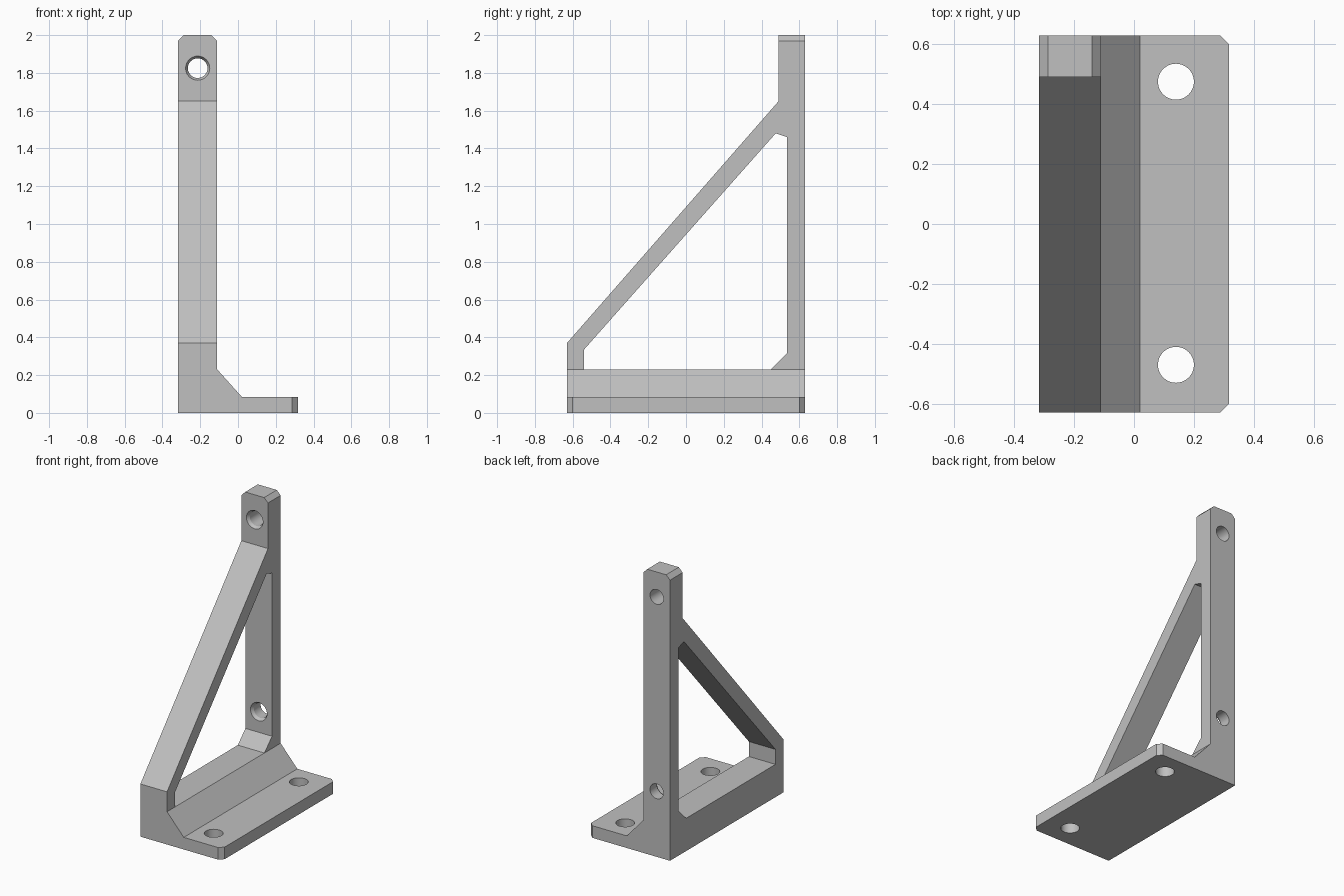
import bpy, bmesh, math
from mathutils import Matrix, Vector

cube = bpy.data.objects.get("Cube")
if cube:
    bpy.data.objects.remove(cube, do_unlink=True)

# Single flat grey
grey = bpy.data.materials.new("plain grey")
grey.use_nodes = True
grey.diffuse_color = (0.53, 0.53, 0.53, 1)
grey.node_tree.nodes["Principled BSDF"].inputs["Base Color"].default_value = (0.53, 0.53, 0.53, 1)

HALF_X, HALF_Y, POST_X, HEIGHT = 0.317, 0.63, -0.11, 2.0
CHAMFER = 0.03


def make_object(name, bm):
    bmesh.ops.recalc_face_normals(bm, faces=bm.faces)
    mesh = bpy.data.meshes.new(name)
    bm.to_mesh(mesh)
    bm.free()
    mesh.materials.append(grey)
    obj = bpy.data.objects.new(name, mesh)
    bpy.context.collection.objects.link(obj)
    return obj


def prism(name, points, shift, chamfer_rule=None):
    """Extrude a closed outline along shift; chamfer edges picked by a rule."""
    bm = bmesh.new()
    face = bm.faces.new([bm.verts.new(p) for p in points])
    extruded = bmesh.ops.extrude_face_region(bm, geom=[face], use_keep_orig=True)["geom"]
    bmesh.ops.translate(bm, vec=Vector(shift),
                        verts=[v for v in extruded if isinstance(v, bmesh.types.BMVert)])
    bmesh.ops.recalc_face_normals(bm, faces=bm.faces)
    if chamfer_rule:
        edges = [e for e in bm.edges if chamfer_rule(*[v.co for v in e.verts])]
        bmesh.ops.bevel(bm, geom=edges, offset=CHAMFER, segments=1, affect='EDGES')
    return make_object(name, bm)


def cone(name, centre, r_low, r_high, depth, along_y=False):
    bm = bmesh.new()
    turn = Matrix.Rotation(math.pi / 2 if along_y else 0, 4, 'X')
    bmesh.ops.create_cone(bm, cap_ends=True, segments=48, radius1=r_low, radius2=r_high,
                          depth=depth, matrix=Matrix.Translation(centre) @ turn)
    return make_object(name, bm)


def combine(target, other, operation):
    mod = target.modifiers.new(operation.lower(), 'BOOLEAN')
    mod.operation, mod.solver, mod.object = operation, 'EXACT', other
    bpy.context.view_layer.objects.active = target
    bpy.ops.object.modifier_apply(modifier=mod.name)
    bpy.data.objects.remove(other, do_unlink=True)


# Triangular side frame with post, diagonal brace and bottom rail
outline = [(-HALF_Y, 0), (HALF_Y, 0), (HALF_Y, HEIGHT), (0.49, HEIGHT), (0.49, 1.65), (-HALF_Y, 0.37)]
bracket = prism("bracket", [(-HALF_X, y, z) for y, z in outline], (POST_X + HALF_X, 0, 0),
                lambda a, b: min(a.z, b.z) > HEIGHT - 0.01 and abs(a.x - b.x) < 0.001)

# Open window inside the frame
window = [(-0.54, 0.23), (0.45, 0.23), (0.535, 0.315), (0.535, 1.46), (0.475, 1.48), (-0.54, 0.335)]
cutter = prism("window_cutter", [(-0.5, y, z) for y, z in window], (0.6, 0, 0))
combine(bracket, cutter, 'DIFFERENCE')

# Mounting flange with sloped root and chamfered outer corners
section = [(POST_X, 0), (HALF_X, 0), (HALF_X, 0.085), (0.02, 0.085), (POST_X, 0.23)]
flange = prism("flange", [(x, -HALF_Y, z) for x, z in section], (0, 2 * HALF_Y, 0),
               lambda a, b: min(a.x, b.x) > HALF_X - 0.01 and abs(a.y - b.y) < 0.001)
combine(bracket, flange, 'UNION')

# Flange screw holes
for y in (-0.47, 0.475):
    combine(bracket, cone("flange_drill", (0.14, y, 0.05), 0.06, 0.06, 0.3), 'DIFFERENCE')

# Post screw holes, countersunk on the front
post_mid = (POST_X - HALF_X) / 2
for z, front in ((1.825, 0.49), (0.46, 0.535)):
    combine(bracket, cone("post_drill", (post_mid, 0.56, z), 0.052, 0.052, 0.3, True), 'DIFFERENCE')
    combine(bracket, cone("countersink", (post_mid, front, z), 0.052, 0.076, 0.04, True), 'DIFFERENCE')

# Smooth hole walls, crisp edges elsewhere
bpy.ops.object.select_all(action='DESELECT')
bracket.select_set(True)
bpy.context.view_layer.objects.active = bracket
bpy.ops.object.shade_smooth_by_angle(angle=math.radians(25))
